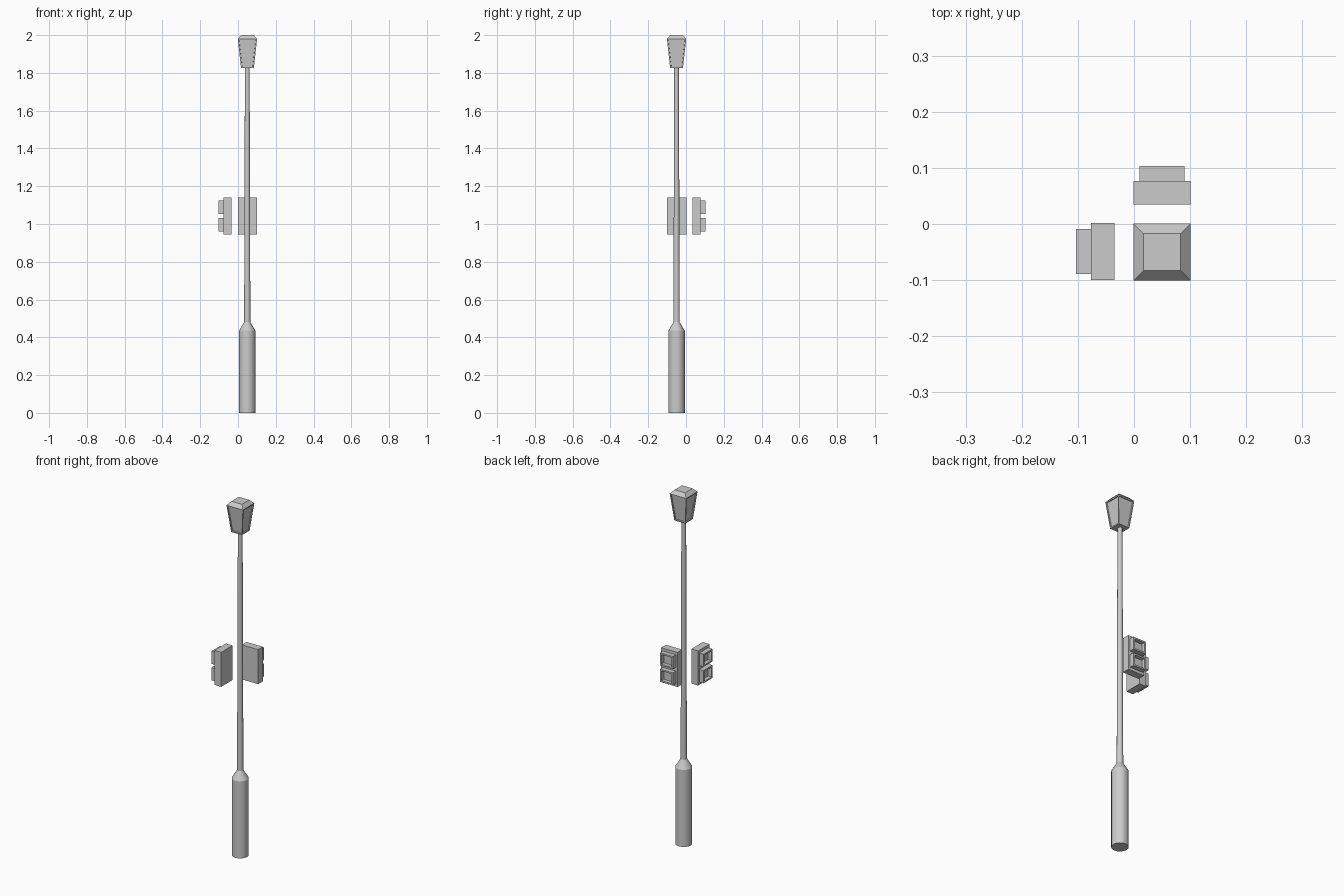
import bpy, bmesh, math
from mathutils import Matrix, Vector

if "Cube" in bpy.data.objects:
    bpy.data.objects.remove(bpy.data.objects["Cube"])

CX, CY = 0.049, -0.05


def finish(bm, name):
    bmesh.ops.recalc_face_normals(bm, faces=bm.faces)
    me = bpy.data.meshes.new(name)
    bm.to_mesh(me)
    bm.free()
    ob = bpy.data.objects.new(name, me)
    bpy.context.collection.objects.link(ob)
    return ob


def stacked(name, rings, sides, turn=0.0):
    """Capped column of regular rings (radius, z) joined by side faces."""
    bm = bmesh.new()
    loops = []
    for r, z in rings:
        loops.append([bm.verts.new((r * math.cos(turn + 2 * math.pi * i / sides),
                                    r * math.sin(turn + 2 * math.pi * i / sides), z))
                      for i in range(sides)])
    walls = []
    for a, b in zip(loops, loops[1:]):
        walls.append([bm.faces.new((a[i], a[(i + 1) % sides], b[(i + 1) % sides], b[i]))
                      for i in range(sides)])
    bm.faces.new(loops[0][::-1])
    bm.faces.new(loops[-1])
    bm.normal_update()
    return bm, walls


def box(bm, lo, hi):
    lo, hi = Vector(lo), Vector(hi)
    m = Matrix.Translation((lo + hi) / 2) @ Matrix.Diagonal((*(hi - lo), 1))
    return bmesh.ops.create_cube(bm, size=1, matrix=m)['verts']


# Post: wide base, tapered shoulder, slim shaft
bm, _ = stacked("post", [(0.0435, 0), (0.0435, 0.435), (0.0165, 0.48), (0.0125, 1.83)], 16)
post = finish(bm, "post")
post.location = (CX, CY, 0)
bpy.context.view_layer.objects.active = post
post.select_set(True)
bpy.ops.object.shade_smooth_by_angle(angle=math.radians(30))
post.select_set(False)

# Lantern: flared square body with recessed panes and a sloped cap
s = math.sqrt(2)
bm, walls = stacked("lantern", [(0.034 * s, 1.827), (0.051 * s, 1.98), (0.033 * s, 2.0)],
                    4, math.pi / 4)
bmesh.ops.inset_individual(bm, faces=walls[0], thickness=0.009)
bmesh.ops.inset_individual(bm, faces=walls[0], thickness=0.001, depth=-0.005)
lantern = finish(bm, "lantern")
lantern.location = (CX + 0.001, CY, 0)


# Pedestrian signals: housing with two recessed display frames facing outward
def signal(name, loc, angle):
    bm = bmesh.new()
    box(bm, (0.035, -0.051, 0.945), (0.077, 0.051, 1.14))
    for z0, z1 in ((0.96, 1.032), (1.053, 1.124)):
        verts = box(bm, (0.077, -0.04, z0), (0.103, 0.04, z1))
        bm.normal_update()
        front = [f for f in {f for v in verts for f in v.link_faces} if f.normal.x > 0.9]
        bmesh.ops.inset_individual(bm, faces=front, thickness=0.012)
        bmesh.ops.inset_individual(bm, faces=front, thickness=0.001, depth=-0.02)
    ob = finish(bm, name)
    ob.location = loc
    ob.rotation_euler.z = angle


signal("signal_left", (0, -0.049, 0), math.pi)
signal("signal_back", (0.05, 0, 0), math.pi / 2)
